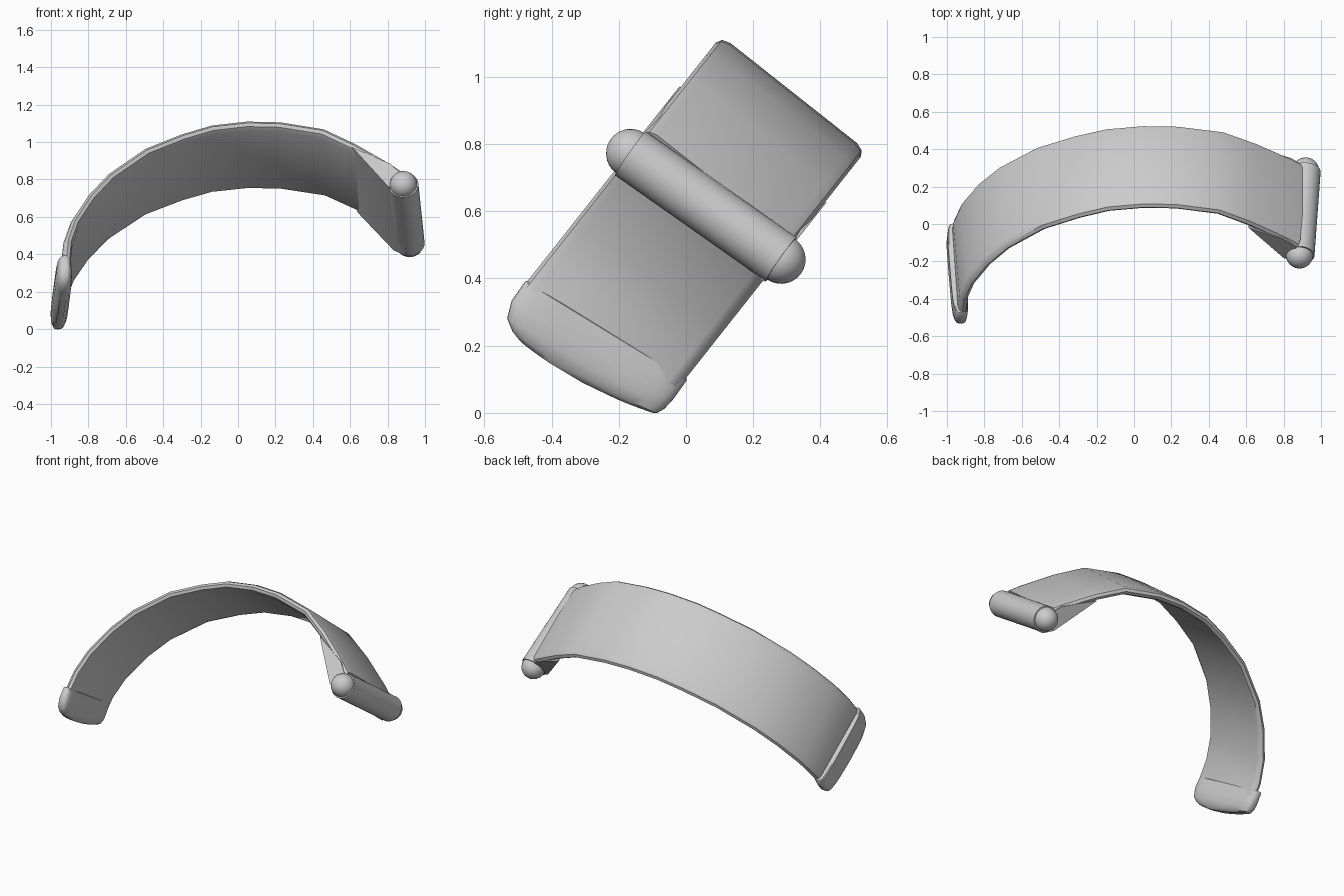
import bpy, bmesh, math
from mathutils import Vector

cube = bpy.data.objects.get("Cube")
if cube:
    bpy.data.objects.remove(cube, do_unlink=True)

# Single material
grey = bpy.data.materials.new("plain grey")
grey.use_nodes = True
tone = (0.6, 0.6, 0.6, 1)
grey.diffuse_color = tone
grey.node_tree.nodes["Principled BSDF"].inputs["Base Color"].default_value = tone

# Tilted frame: RISE runs up the arch, SPAN runs across the band
RISE = Vector((0, 0.62, 0.785))
SPAN = Vector((0, 0.785, -0.62))
W_FRONT, W_REAR = -0.613, -0.064
W_MID = (W_FRONT + W_REAR) / 2


def place(x, v, w):
    """Frame to world; the band flares slightly towards the rear."""
    return Vector((x * (1 + 0.073 * (w - W_MID)), 0, 0)) + RISE * v + SPAN * w


def loft(name, rings, angle=40):
    bm = bmesh.new()
    rows = [[bm.verts.new(p) for p in ring] for ring in rings]
    n = len(rows[0])
    for a, b in zip(rows, rows[1:]):
        for i in range(n):
            j = (i + 1) % n
            bm.faces.new((a[i], a[j], b[j], b[i]))
    bm.faces.new(rows[0][::-1])
    bm.faces.new(rows[-1])
    bmesh.ops.recalc_face_normals(bm, faces=bm.faces)
    return finish(name, bm, angle)


def finish(name, bm, angle=40):
    mesh = bpy.data.meshes.new(name)
    bm.to_mesh(mesh)
    bm.free()
    mesh.materials.append(grey)
    obj = bpy.data.objects.new(name, mesh)
    bpy.context.collection.objects.link(obj)
    bpy.ops.object.select_all(action='DESELECT')
    obj.select_set(True)
    bpy.context.view_layer.objects.active = obj
    bpy.ops.object.shade_smooth_by_angle(angle=math.radians(angle))
    return obj


# Curved band: soft-edged section swept along the outer arch
path = [Vector(p) for p in (
    (-.96, 0), (-.95, .13), (-.91, .27), (-.82, .44), (-.71, .585),
    (-.51, .757), (-.31, .857), (-.145, .918), (.05, .945), (.23, .94),
    (.47, .892), (.645, .79), (.83, .657), (.905, .595))]
edge = [(0, .025), (.01, .008), (.035, 0)]
outer = [(W_FRONT + a, d) for a, d in edge] + [(W_REAR - a, d) for a, d in edge[::-1]]
section = outer + [(w, .05 - d) for w, d in outer[::-1][1:-1]]
rings = []
for i, p in enumerate(path):
    t = (path[min(i + 1, len(path) - 1)] - path[max(i - 1, 0)]).normalized()
    inward = Vector((t.y, -t.x))
    rings.append([place(*(p + inward * d), w) for w, d in section])
loft("band", rings)

# Folded-back flap that wraps the pin on the inside
fold = [(.625, .75), (.83, .64), (.9, .56), (.88, .45), (.815, .49), (.65, .715)]
loft("pin_flap", [[place(x, v, w) for x, v in fold] for w in (W_FRONT - .004, W_REAR + .004)], 30)

# Rounded end cap: rows of front rise, rear rise, front span, rear span, half depth, bulge
rows = [(.015, .082, -.615, -.062, .034, 0), (.01, .077, -.618, -.058, .04, 0),
        (-.059, .007, -.614, -.055, .046, 0), (-.109, -.03, -.592, -.058, .043, .004),
        (-.13, -.055, -.555, -.068, .033, .014), (-.139, -.062, -.515, -.08, .016, .02)]
rings = []
for vf, vr, wf, wr, depth, bulge in rows:
    ring = []
    for k in range(32):
        a = math.tau * k / 32
        q = math.copysign(abs(math.cos(a)) ** .4, math.cos(a))
        h = math.copysign(abs(math.sin(a)) ** .6, math.sin(a))
        f = (q + 1) / 2
        v = vf + (vr - vf) * f - bulge * (1 - q * q)
        ring.append(place(-.944 + depth * h, v, wf + (wr - wf) * f))
    rings.append(ring)
loft("end_cap", rings)

# Hinge pin with domed ends
front, rear = Vector((.885, -.165, .772)), Vector((.918, .283, .457))
axis = rear - front
turn = axis.to_track_quat('Z', 'Y').to_matrix().to_4x4()
bm = bmesh.new()
bmesh.ops.create_cone(bm, cap_ends=True, segments=32, radius1=.08, radius2=.08, depth=axis.length)
bmesh.ops.transform(bm, matrix=turn, verts=bm.verts)
bmesh.ops.translate(bm, vec=(front + rear) / 2, verts=bm.verts)
finish("hinge_pin", bm)
for name, centre in (("front_knob", front), ("rear_knob", rear)):
    bm = bmesh.new()
    bmesh.ops.create_uvsphere(bm, u_segments=24, v_segments=14, radius=.073)
    bmesh.ops.transform(bm, matrix=turn, verts=bm.verts)
    bmesh.ops.translate(bm, vec=centre, verts=bm.verts)
    finish(name, bm)
